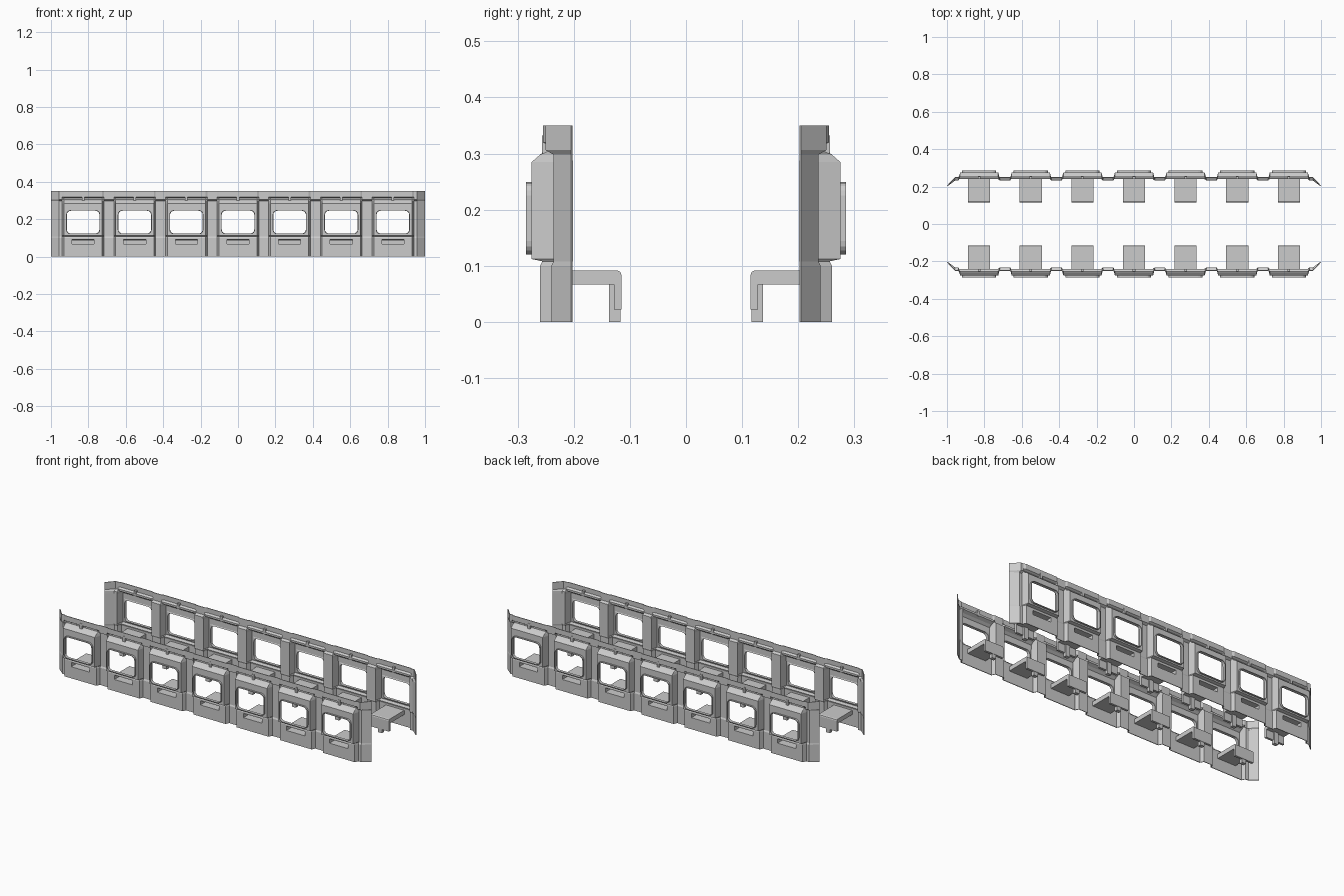
import bpy, bmesh, math

if "Cube" in bpy.data.objects:
    bpy.data.objects.remove(bpy.data.objects["Cube"])

CENTERS = [i * 0.276 for i in range(-3, 4)]
WIN_Z = 0.1845


def finish(bm, name, thickness=0.0, recalc=True):
    bmesh.ops.remove_doubles(bm, verts=bm.verts, dist=0.0002)
    if recalc:
        bmesh.ops.recalc_face_normals(bm, faces=bm.faces)
    me = bpy.data.meshes.new(name)
    bm.to_mesh(me)
    bm.free()
    ob = bpy.data.objects.new(name, me)
    bpy.context.collection.objects.link(ob)
    if thickness:
        s = ob.modifiers.new("thickness", 'SOLIDIFY')
        s.thickness = thickness
        s.offset = -1
    # every part repeats on the opposite side wall
    m = ob.modifiers.new("other_side", 'MIRROR')
    m.use_axis = (False, True, False)
    m.use_mirror_merge = False
    return ob


def box(bm, x0, x1, y0, y1, z0, z1):
    geo = bmesh.ops.create_cube(bm, size=1)
    for v in geo["verts"]:
        v.co.x = x0 + (v.co.x + 0.5) * (x1 - x0)
        v.co.y = y0 + (v.co.y + 0.5) * (y1 - y0)
        v.co.z = z0 + (v.co.z + 0.5) * (z1 - z0)


def extrude_x(bm, profile, x0, x1):
    a = [bm.verts.new((x0, y, z)) for y, z in profile]
    b = [bm.verts.new((x1, y, z)) for y, z in profile]
    n = len(profile)
    for i in range(n):
        bm.faces.new((a[i], a[(i + 1) % n], b[(i + 1) % n], b[i]))
    bm.faces.new(a)
    bm.faces.new(b[::-1])


def rounded_loop(cx, y, hw, hh, r, steps=4):
    pts = []
    for k, (sx, sz) in enumerate(((1, 1), (-1, 1), (-1, -1), (1, -1))):
        for s in range(steps + 1):
            a = math.pi / 2 * (k + s / steps)
            pts.append((cx + sx * (hw - r) + r * math.cos(a), y,
                        WIN_Z + sz * (hh - r) + r * math.sin(a)))
    return pts


# pressed side wall: rows hold height, depth at window bay, depth at pillar
ROWS = [(0, .26, .24), (.067, .26, .24), (.092, .26, .24), (.1, .26, .24),
        (.108, .256, .236), (.112, .275, .236), (.118, .275, .236),
        (.251, .275, .236), (.285, .275, .236), (.298, .26, .236),
        (.306, .243, .25), (.313, .243, .25), (.32, .255, .25), (.35, .255, .25)]
cols = [(-1, 'end', 0), (-.958, 'pillar', 0)]
for c in CENTERS:
    for d in (-.112, -.102, -.095, -.059, .059, .095, .102, .112):
        cols.append((c + d, 'pillar' if abs(d) > .11 else 'bay', c))
cols += [(.958, 'pillar', 0), (1, 'end', 0)]

bm = bmesh.new()
grid = []
for x, kind, c in cols:
    grid.append([bm.verts.new((x, {'end': .205, 'bay': b, 'pillar': p}[kind], z))
                 for z, b, p in ROWS])
for i in range(len(cols) - 1):
    xm = (cols[i][0] + cols[i + 1][0]) / 2
    off = min(abs(xm - c) for c in CENTERS)
    for j in range(len(ROWS) - 1):
        zm = (ROWS[j][0] + ROWS[j + 1][0]) / 2
        window = off < .094 and .118 < zm < .251
        slot = off < .05 and .067 < zm < .092
        if window or slot:
            continue
        bm.faces.new((grid[i][j], grid[i][j + 1], grid[i + 1][j + 1], grid[i + 1][j]))
finish(bm, "side_wall", 0.004, recalc=False)

# window frames: flat surround, raised rim and inward return
bm = bmesh.new()
for c in CENTERS:
    loops = [rounded_loop(c, .275, .095, .0665, 0),
             rounded_loop(c, .275, .091, .0645, .024),
             rounded_loop(c, .285, .091, .0645, .024),
             rounded_loop(c, .285, .087, .0610, .022),
             rounded_loop(c, .268, .087, .0610, .022),
             rounded_loop(c, .271, .095, .0665, 0)]
    vs = [[bm.verts.new(p) for p in lp] for lp in loops]
    n = len(vs[0])
    for a, b in zip(vs, vs[1:]):
        for i in range(n):
            bm.faces.new((a[i], a[(i + 1) % n], b[(i + 1) % n], b[i]))
finish(bm, "window_frames")

# inner tables with a front skirt, hollow where they meet the wall slot
bm = bmesh.new()
TABLE = [(.256, .092), (.123, .092), (.117, .089), (.115, .083), (.115, .022),
         (.128, .022), (.128, .067), (.256, .067)]
for c in CENTERS:
    extrude_x(bm, TABLE, c - .059, c + .059)
backs = [f for f in bm.faces if all(v.co.y > .25 for v in f.verts)]
bmesh.ops.delete(bm, geom=backs, context='FACES_ONLY')
finish(bm, "tables")

# table feet
bm = bmesh.new()
for c in CENTERS:
    box(bm, c - .013, c + .013, .117, .137, 0, .068)
finish(bm, "table_feet")

# small clips bridging the groove above each window
bm = bmesh.new()
for c in CENTERS:
    box(bm, c - .007, c + .007, .240, .257, .301, .332)
finish(bm, "roof_clips")
